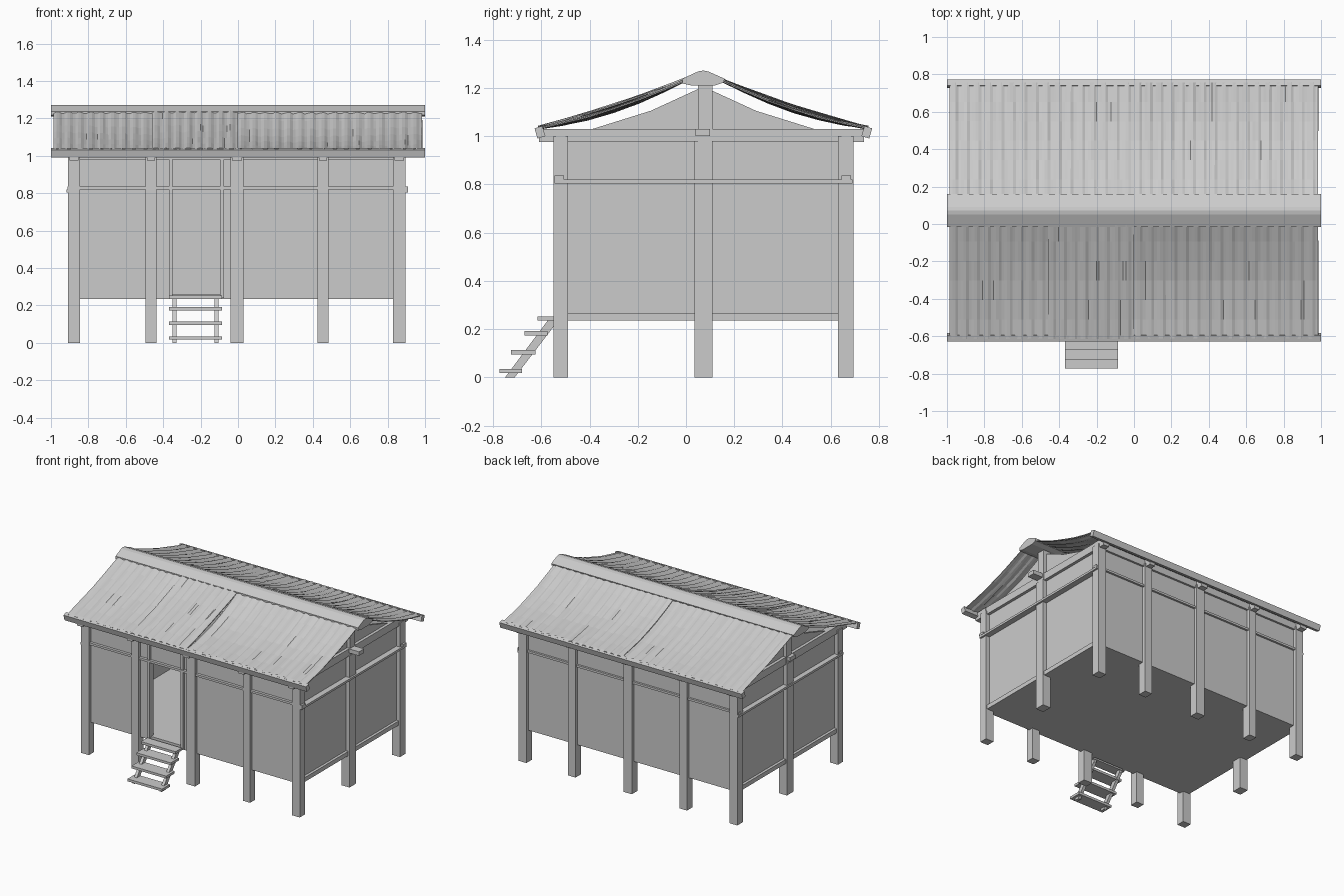
import bpy, bmesh, math, random

if "Cube" in bpy.data.objects:
    bpy.data.objects.remove(bpy.data.objects["Cube"])
random.seed(4)
MID = 0.072  # y of the ridge line


def make(name, bm):
    bmesh.ops.recalc_face_normals(bm, faces=bm.faces[:])
    me = bpy.data.meshes.new(name)
    bm.to_mesh(me)
    bm.free()
    ob = bpy.data.objects.new(name, me)
    bpy.context.collection.objects.link(ob)
    return ob


def box(name, x0, x1, y0, y1, z0, z1):
    return prism(name, [(y0, z0), (y1, z0), (y1, z1), (y0, z1)], x0, x1)


def prism(name, prof, x0, x1):
    """Extrude a (y, z) profile along x."""
    bm = bmesh.new()
    f = bm.faces.new([bm.verts.new((x0, y, z)) for y, z in prof])
    ext = bmesh.ops.extrude_face_region(bm, geom=[f])
    vs = [g for g in ext['geom'] if isinstance(g, bmesh.types.BMVert)]
    bmesh.ops.translate(bm, verts=vs, vec=(x1 - x0, 0, 0))
    return make(name, bm)


# posts along front and back, with cross beams resting on them
post_x = [(-0.91, -0.845), (-0.495, -0.435), (-0.04, 0.03), (0.425, 0.485), (0.83, 0.895)]
for a, b in post_x:
    box("front_post", a, b, -0.55, -0.49, 0, 1.0)
    box("back_post", a, b, 0.63, 0.695, 0, 1.0)
    box("cross_beam", a + 0.008, b - 0.008, -0.61, 0.737, 0.975, 1.03)

# gable centre posts
for a, b in (post_x[0], post_x[-1]):
    box("gable_post", a, b, 0.035, 0.11, 0, 0.98)
    box("gable_king_post", a + 0.005, b - 0.005, 0.05, 0.11, 0.98, 1.215)
box("ridge_tie_beam", -0.93, 0.97, 0.04, 0.10, 1.0, 1.03)

# floor and walls
T = 0.02
box("floor", -0.885, 0.87, -0.525, 0.67, 0.235, 0.262)
box("front_wall_left", -0.88, -0.37, -0.525, -0.525 + T, 0.24, 1.0)
box("front_wall_right", -0.075, 0.865, -0.525, -0.525 + T, 0.24, 1.0)
box("door_header", -0.37, -0.075, -0.525, -0.525 + T, 0.83, 1.0)
box("back_wall", -0.88, 0.865, 0.67 - T, 0.67, 0.24, 1.0)
gable = [(-0.525, 0.24), (0.67, 0.24), (0.67, 1.0), (0.53, 1.03), (0.29, 1.105),
         (MID, 1.205), (-0.146, 1.105), (-0.386, 1.03), (-0.525, 1.0)]
prism("left_gable_wall", gable, -0.88, -0.88 + T)
prism("right_gable_wall", gable, 0.865 - T, 0.865)

# door frame
for x in (-0.37, -0.095):
    box("door_jamb", x, x + 0.02, -0.54, -0.495, 0.24, 1.0)

# rails and sills around the walls
for name, y0, y1 in (("front_rail", -0.545, -0.505), ("back_rail", 0.645, 0.685)):
    box(name, -0.912, 0.91, y0, y1, 0.82, 0.836)
for name, x0, x1 in (("left_rail", -0.918, -0.88), ("right_rail", 0.865, 0.908)):
    box(name, x0, x1, -0.545, 0.69, 0.804, 0.82)
for name, x0, x1 in (("left_sill", -0.9, -0.87), ("right_sill", 0.86, 0.885)):
    box(name, x0, x1, -0.5, 0.64, 0.235, 0.267)

# top plates
for name, y0 in (("front_plate", -0.54), ("back_plate", 0.645)):
    box(name, -0.9, 0.89, y0, y0 + 0.04, 0.98, 1.03)


# sagging corrugated roof sheets, three overlapping sheets per slope
def roof_sheet(name, side, x0, x1, ribs, lift):
    bm = bmesh.new()
    rows, cols = 6, ribs * 4
    grid = []
    phase = random.uniform(0, 6)
    for i in range(rows + 1):
        t = i / rows
        row = []
        for j in range(cols + 1):
            x = x0 + (x1 - x0) * j / cols
            sag = (0.022 + 0.012 * math.sin(2.5 * x + phase)) * math.sin(math.pi * t)
            z = 1.236 - 0.206 * t - sag + lift
            z += 0.006 * (0, 1, 1, 0)[j % 4] + random.uniform(-0.002, 0.002)
            y = MID + side * (0.06 + 0.625 * t)
            row.append(bm.verts.new((x, y, z)))
        grid.append(row)
    for i in range(rows):
        for j in range(cols):
            bm.faces.new((grid[i][j], grid[i][j + 1], grid[i + 1][j + 1], grid[i + 1][j]))
    ob = make(name, bm)
    m = ob.modifiers.new("thickness", 'SOLIDIFY')
    m.thickness = 0.005
    m.offset = 0


for name, side, cut in (("front_roof_sheet", -1, -0.46), ("back_roof_sheet", 1, 0.46)):
    xs = sorted([-0.985, 0.0, cut, 0.985])
    for k in range(3):
        a, b = xs[k], xs[k + 1]
        roof_sheet(name, side, a, b, round((b - a) / 0.06), 0.003 * (k % 2))

# ridge cap and eave boards
prism("ridge_cap", [(-0.015, 1.218), (-0.015, 1.238), (0.05, 1.268), (0.072, 1.272),
                    (0.092, 1.268), (0.16, 1.238), (0.155, 1.222), (0.12, 1.21), (0.022, 1.21)], -1, 1)
for name, s in (("front_eave_board", -1), ("back_eave_board", 1)):
    prism(name, [(MID + s * d, z) for d, z in
                 ((0.668, 1.042), (0.70, 1.032), (0.688, 0.99), (0.655, 1.0))], -1, 1)

# entrance ladder
for y0, y1, z in ((-0.615, -0.54, 0.235), (-0.67, -0.575, 0.173), (-0.725, -0.625, 0.095), (-0.773, -0.68, 0.017)):
    box("ladder_tread", -0.37, -0.085, y0, y1, z, z + 0.018)
for x in (-0.35, -0.125):
    prism("ladder_stringer", [(-0.75, 0), (-0.71, 0), (-0.545, 0.215), (-0.545, 0.245), (-0.57, 0.24)], x, x + 0.022)
